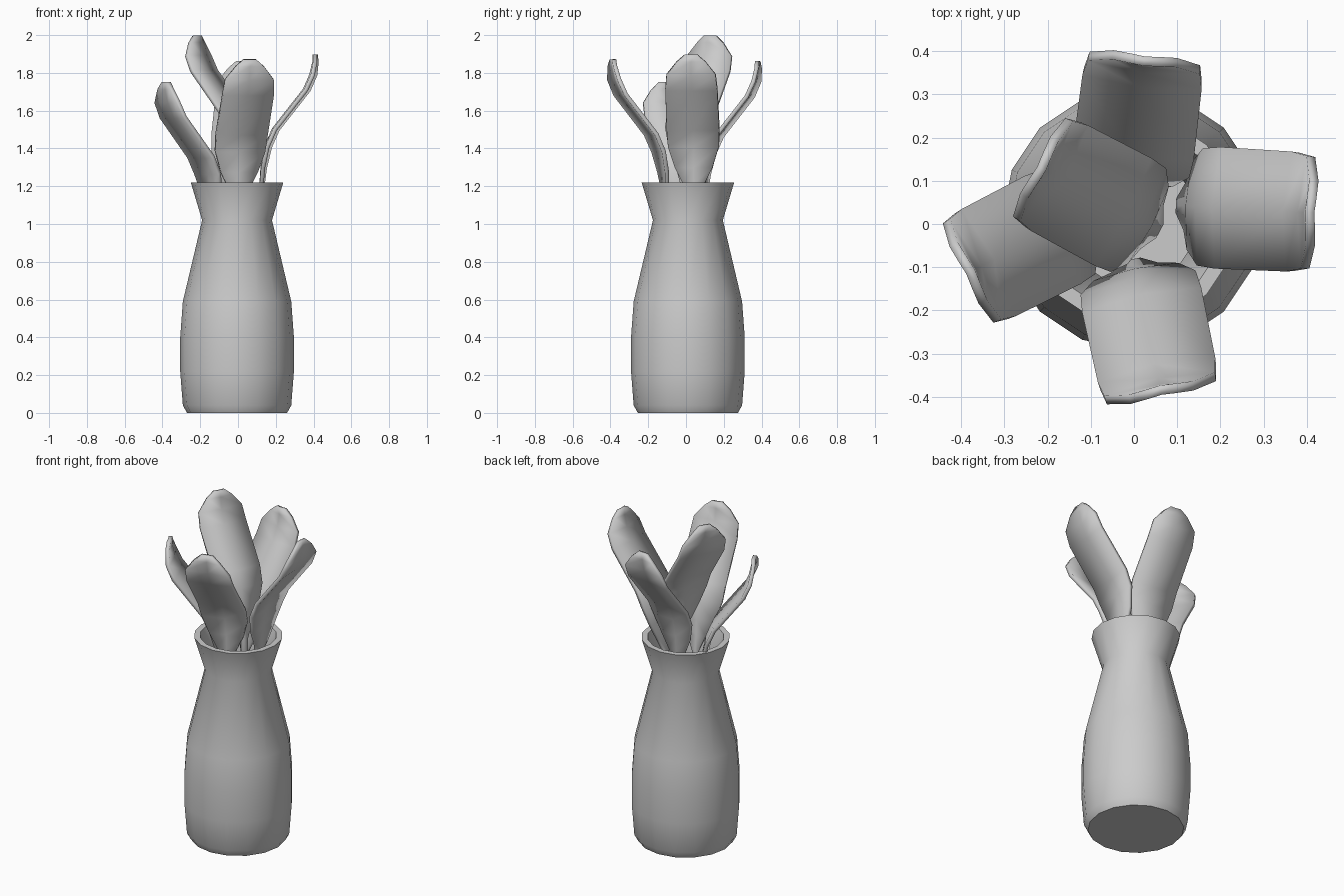
import bpy, math

if "Cube" in bpy.data.objects:
    bpy.data.objects.remove(bpy.data.objects["Cube"])

CX, CY = -0.005, 0.01   # vase axis


def make(name, verts, faces, angle):
    me = bpy.data.meshes.new(name)
    me.from_pydata(verts, [], faces)
    me.update()
    ob = bpy.data.objects.new(name, me)
    bpy.context.collection.objects.link(ob)
    bpy.ops.object.select_all(action='DESELECT')
    ob.select_set(True)
    bpy.context.view_layer.objects.active = ob
    bpy.ops.object.shade_smooth_by_angle(angle=math.radians(angle))
    return ob


# Vase: 16-sided lathe, outer wall then inner wall
profile = [(0.265, 0), (0.287, 0.04), (0.301, 0.22), (0.301, 0.40), (0.287, 0.59),
           (0.185, 1.02), (0.245, 1.22),
           (0.212, 1.22), (0.152, 1.02), (0.252, 0.59), (0.266, 0.40), (0.266, 0.22),
           (0.25, 0.04)]
N = 16
verts = [(CX + r * math.cos(2 * math.pi * i / N), CY + r * math.sin(2 * math.pi * i / N), z)
         for r, z in profile for i in range(N)]
faces = [(k * N + i, k * N + (i + 1) % N, (k + 1) * N + (i + 1) % N, (k + 1) * N + i)
         for k in range(len(profile) - 1) for i in range(N)]
last = (len(profile) - 1) * N
faces += [tuple(reversed(range(N))), tuple(range(last, last + N))]
make("vase", verts, faces, 35)

# Leaf stations: outward reach, height below the tip, half width, ridge
stations = [(0.0, -1.50, 0.017, 0), (0.0, -0.78, 0.017, 0), (0.02, -0.69, 0.055, 0.004),
            (0.03, -0.60, 0.10, 0.008), (0.055, -0.49, 0.135, 0.012),
            (0.095, -0.40, 0.140, 0.014), (0.26, -0.19, 0.138, 0.014),
            (0.295, -0.11, 0.130, 0.014), (0.305, -0.04, 0.075, 0.008),
            (0.302, -0.003, 0.033, 0.003)]


def leaf(name, x, y, tip_z, azimuth):
    a = math.radians(azimuth)
    pts = []
    for r, z, w, ridge in stations:
        for s in (-1, 0, 1):
            d = r - (ridge if s == 0 else 0)
            pts.append((x + d * math.cos(a) - s * w * math.sin(a),
                        y + d * math.sin(a) + s * w * math.cos(a), tip_z + z))
    quads = [(k * 3 + c, k * 3 + c + 1, k * 3 + c + 4, k * 3 + c + 3)
             for k in range(len(stations) - 1) for c in range(2)]
    ob = make(name, pts, quads, 30)
    mod = ob.modifiers.new("thickness", 'SOLIDIFY')
    mod.thickness = 0.022
    mod.offset = 0
    # thickness goes before the smoothing modifier, if there is one
    ob.modifiers.move(len(ob.modifiers) - 1, 0)


# Five leaves: base position, tip height, direction of lean
for name, x, y, z, az in [("right_leaf", 0.108, 0.042, 1.90, -3),
                          ("back_leaf", -0.012, 0.08, 1.865, 83),
                          ("tall_leaf", 0.05, -0.012, 2.0, 152),
                          ("left_leaf", -0.112, 0.025, 1.755, 207),
                          ("front_leaf", 0.0, -0.092, 1.875, 282)]:
    leaf(name, x, y, z, az)
